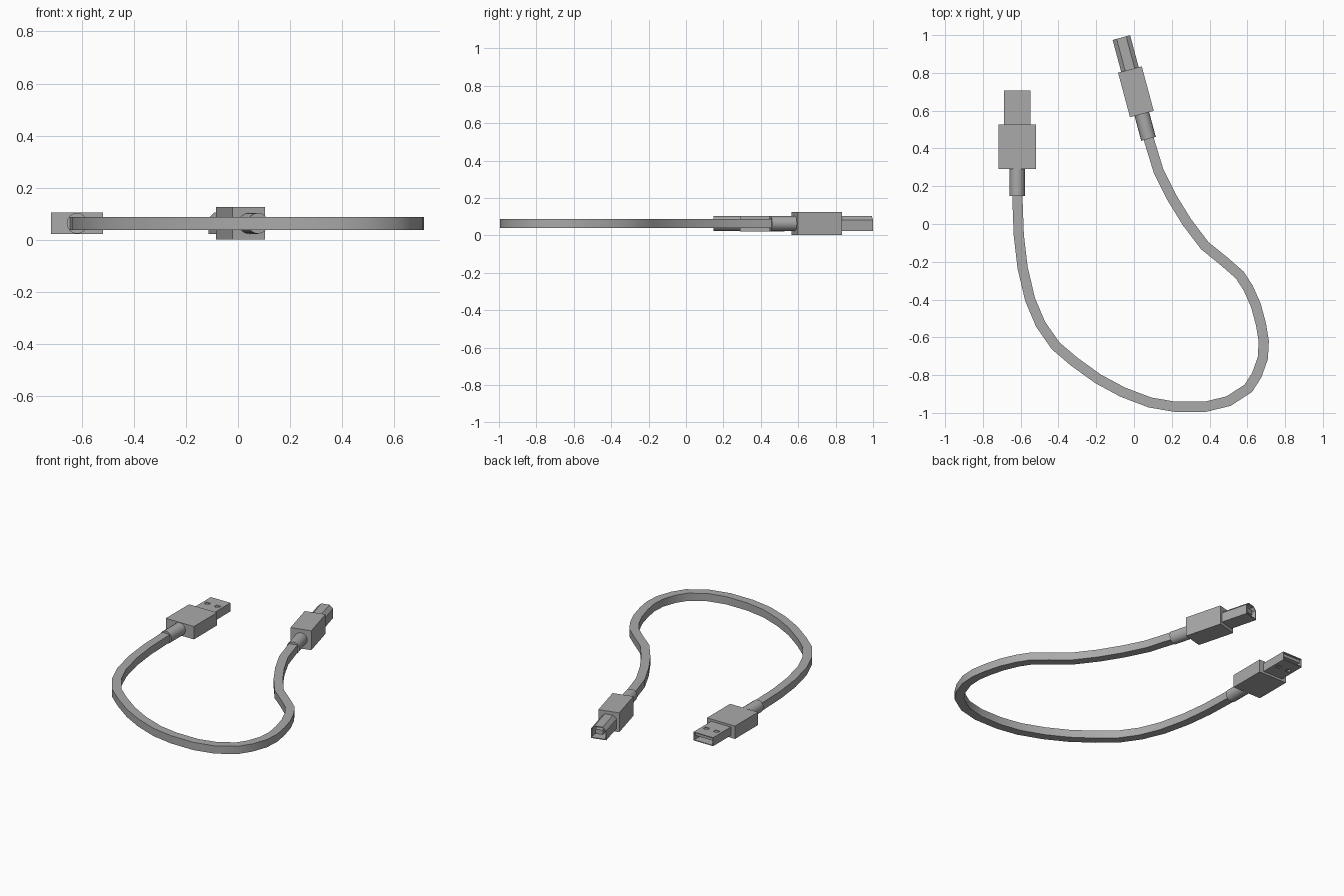
import bpy, bmesh
from math import radians
from mathutils import Matrix, Vector

if "Cube" in bpy.data.objects:
    bpy.data.objects.remove(bpy.data.objects["Cube"])

AXIS_Z = 0.063  # height of the cable centre line

grey = bpy.data.materials.new("plain grey")
grey.use_nodes = True
grey.diffuse_color = (0.4, 0.4, 0.4, 1)
grey.node_tree.nodes["Principled BSDF"].inputs["Base Color"].default_value = (0.4, 0.4, 0.4, 1)


def finish(name, bm, matrix=Matrix(), smooth=False):
    bmesh.ops.recalc_face_normals(bm, faces=bm.faces)
    mesh = bpy.data.meshes.new(name)
    bm.to_mesh(mesh)
    bm.free()
    mesh.materials.append(grey)
    obj = bpy.data.objects.new(name, mesh)
    obj.matrix_world = matrix
    bpy.context.collection.objects.link(obj)
    if smooth:
        bpy.ops.object.select_all(action='DESELECT')
        obj.select_set(True)
        bpy.context.view_layer.objects.active = obj
        bpy.ops.object.shade_smooth_by_angle(angle=radians(35))
    return obj


def rect(w, h, x=0, z=0):
    return [(x - w/2, z - h/2), (x + w/2, z - h/2), (x + w/2, z + h/2), (x - w/2, z + h/2)]


def prism(name, profile, y0, y1, matrix, wall=0, depth=0):
    """Extrude an x-z profile along y; a wall thickness hollows the far end."""
    bm = bmesh.new()
    near, far = ([bm.verts.new((x, y, z)) for x, z in profile] for y in (y0, y1))
    n = len(profile)
    bm.faces.new(near)
    front = bm.faces.new(far)
    for i in range(n):
        j = (i + 1) % n
        bm.faces.new((near[i], near[j], far[j], far[i]))
    if wall:
        bmesh.ops.recalc_face_normals(bm, faces=bm.faces)
        bmesh.ops.inset_region(bm, faces=[front], thickness=wall, use_even_offset=True)
        pushed = bmesh.ops.extrude_discrete_faces(bm, faces=[front])["faces"][0]
        bmesh.ops.translate(bm, verts=pushed.verts, vec=(0, -depth, 0))
    return finish(name, bm, matrix)


def sleeve(name, radius, y0, y1, matrix):
    bm = bmesh.new()
    turn = Matrix.Translation((0, (y0 + y1)/2, 0)) @ Matrix.Rotation(radians(90), 4, 'X')
    bmesh.ops.create_cone(bm, cap_ends=True, segments=16, radius1=radius,
                          radius2=radius, depth=y1 - y0, matrix=turn)
    return finish(name, bm, matrix, smooth=True)


def cut(target, cutter):
    mod = target.modifiers.new("cut", 'BOOLEAN')
    mod.operation = 'DIFFERENCE'
    mod.solver = 'EXACT'
    mod.object = cutter
    bpy.context.view_layer.update()
    graph = bpy.context.evaluated_depsgraph_get()
    mesh = bpy.data.meshes.new_from_object(target.evaluated_get(graph))
    target.modifiers.clear()
    target.data = mesh
    bpy.data.objects.remove(cutter)


# Flat rectangular plug, pointing to the back
flat = Matrix.Translation((-0.618, 0.408, AXIS_Z))
prism("flat_plug_body", rect(0.20, 0.083), -0.118, 0.118, flat)
sleeve("flat_plug_sleeve", 0.04, -0.26, -0.118, flat)
shell = prism("flat_plug_shell", rect(0.14, 0.055), 0.118, 0.298, flat, 0.005, 0.17)
prism("flat_plug_tongue", rect(0.126, 0.018, z=0.011), 0.12, 0.288, flat)
for x in (-0.036, 0.036):
    cut(shell, prism("hole_cutter", rect(0.03, 0.2, x), 0.202, 0.227, flat))

# Square plug with two chamfered top corners, turned slightly left
square = Matrix.Translation((0.01, 0.70, AXIS_Z)) @ Matrix.Rotation(radians(15), 4, 'Z')
prism("square_plug_body", rect(0.13, 0.125), -0.122, 0.122, square)
sleeve("square_plug_sleeve", 0.04, -0.258, -0.122, square)
chamfered = [(-0.048, -0.041), (0.048, -0.041), (0.048, 0.02),
             (0.026, 0.041), (-0.026, 0.041), (-0.048, 0.02)]
prism("square_plug_shell", chamfered, 0.122, 0.297, square, 0.006, 0.165)
prism("square_plug_tongue", rect(0.046, 0.03), 0.125, 0.285, square)

# Square-section cable with mitred bends
path = [Vector(p) for p in (
    (-0.618, 0.16), (-0.61, -0.06), (-0.59, -0.23), (-0.55, -0.40), (-0.495, -0.53),
    (-0.415, -0.645), (-0.315, -0.73), (-0.19, -0.82), (-0.06, -0.89), (0.085, -0.945),
    (0.22, -0.968), (0.375, -0.968), (0.50, -0.938), (0.605, -0.87), (0.65, -0.80),
    (0.682, -0.71), (0.687, -0.62), (0.672, -0.53), (0.645, -0.43), (0.605, -0.34),
    (0.56, -0.27), (0.48, -0.20), (0.375, -0.115), (0.28, 0.01), (0.20, 0.14),
    (0.13, 0.28), (0.075, 0.46))]
bm = bmesh.new()
rings = []
for i, p in enumerate(path):
    before = (p - path[max(i - 1, 0)]).normalized()
    after = (path[min(i + 1, len(path) - 1)] - p).normalized()
    tangent = (before + after).normalized()
    side = Vector((tangent.y, -tangent.x))
    half = 0.027 / max(tangent.dot(after), tangent.dot(before))
    rings.append([bm.verts.new((p.x + side.x*s*half, p.y + side.y*s*half, AXIS_Z + t*0.025))
                  for s, t in ((-1, -1), (1, -1), (1, 1), (-1, 1))])
for a, b in zip(rings, rings[1:]):
    for i in range(4):
        j = (i + 1) % 4
        bm.faces.new((a[i], a[j], b[j], b[i]))
bm.faces.new(rings[0])
bm.faces.new(rings[-1])
finish("cable", bm, smooth=True)
